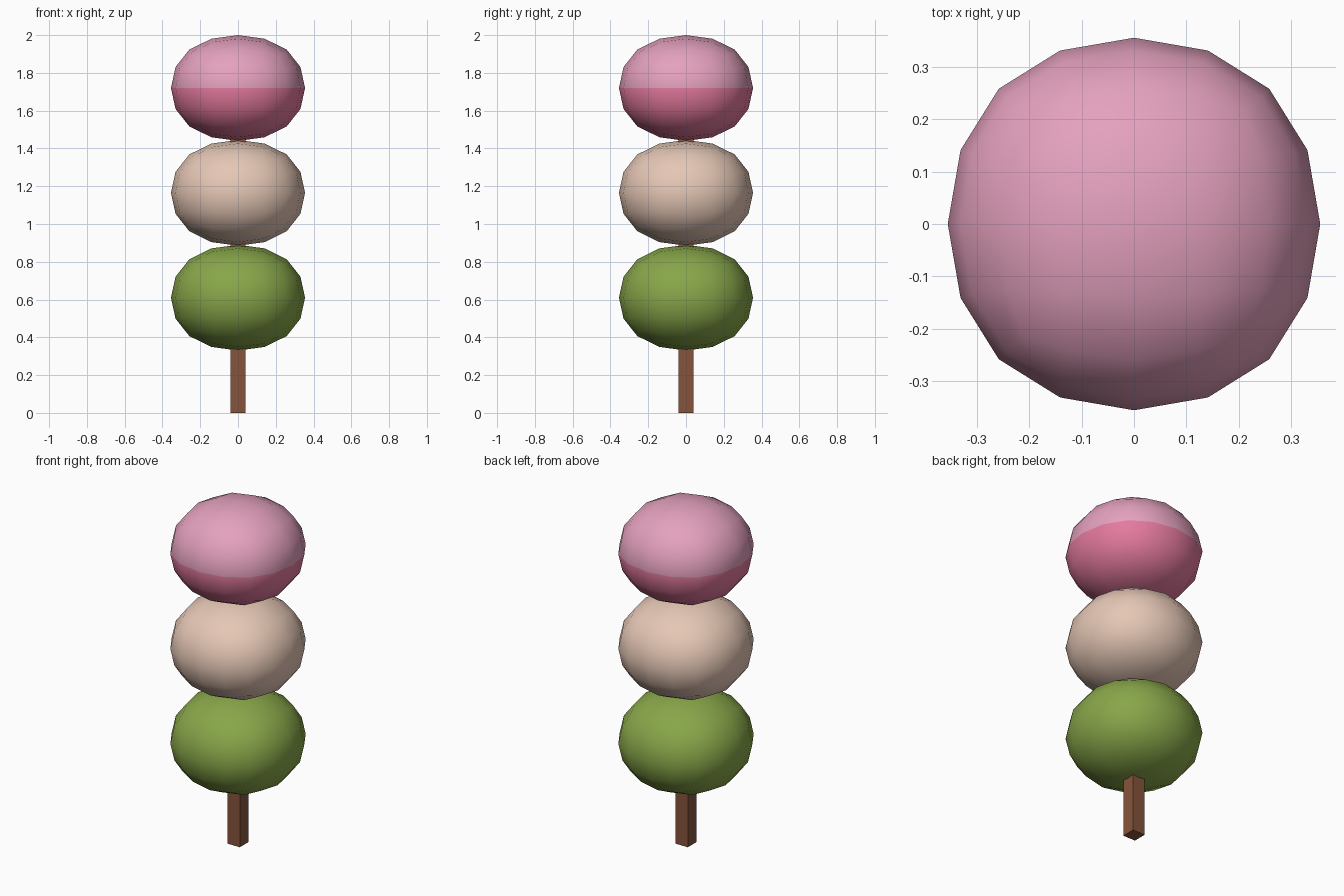
import bpy

if "Cube" in bpy.data.objects:
    bpy.data.objects.remove(bpy.data.objects["Cube"])


def material(name, rgb):
    """Flat colour from 0-255 display values."""
    def lin(c):
        c /= 255
        return c / 12.92 if c <= 0.04045 else ((c + 0.055) / 1.055) ** 2.4
    m = bpy.data.materials.new(name)
    m.diffuse_color = (*[lin(c) for c in rgb], 1)
    m.use_nodes = True
    m.node_tree.nodes["Principled BSDF"].inputs["Base Color"].default_value = m.diffuse_color
    return m


light_pink = material("light pink", (228, 161, 190))
deep_pink = material("deep pink", (228, 122, 157))
cream = material("cream", (229, 199, 181))
green = material("green", (136, 166, 73))
brown = material("brown wood", (134, 84, 59))

R, H = 0.355, 0.28        # half width and half height of a ball
LIMIT = 0.8395            # how far a subdivided cube's face centre shrinks


def ball(name, z, *mats):
    """Rounded, flattened ball from a subdivided cube; a second material colours the top half."""
    bpy.ops.mesh.primitive_cube_add(size=2, location=(0, 0, z))
    ob = bpy.context.object
    ob.name = name
    ob.scale = (R / LIMIT, R / LIMIT, H / LIMIT)
    bpy.ops.object.transform_apply(location=False, rotation=False, scale=True)
    sub = ob.modifiers.new("round", 'SUBSURF')
    sub.levels = sub.render_levels = 2
    bpy.ops.object.modifier_apply(modifier=sub.name)
    bpy.ops.object.shade_smooth()
    for m in mats:
        ob.data.materials.append(m)
    if len(mats) > 1:
        for p in ob.data.polygons:
            p.material_index = int(p.center.z > 0)


# Three stacked dumplings
ball("bottom_dumpling", 0.61, green)
ball("middle_dumpling", 1.165, cream)
ball("top_dumpling", 1.72, deep_pink, light_pink)

# Square skewer running up through the stack
bpy.ops.mesh.primitive_cube_add(size=1, location=(0, 0, 0.85))
stick = bpy.context.object
stick.name = "stick"
stick.scale = (0.08, 0.08, 1.7)
bpy.ops.object.transform_apply(location=False, rotation=False, scale=True)
stick.data.materials.append(brown)
